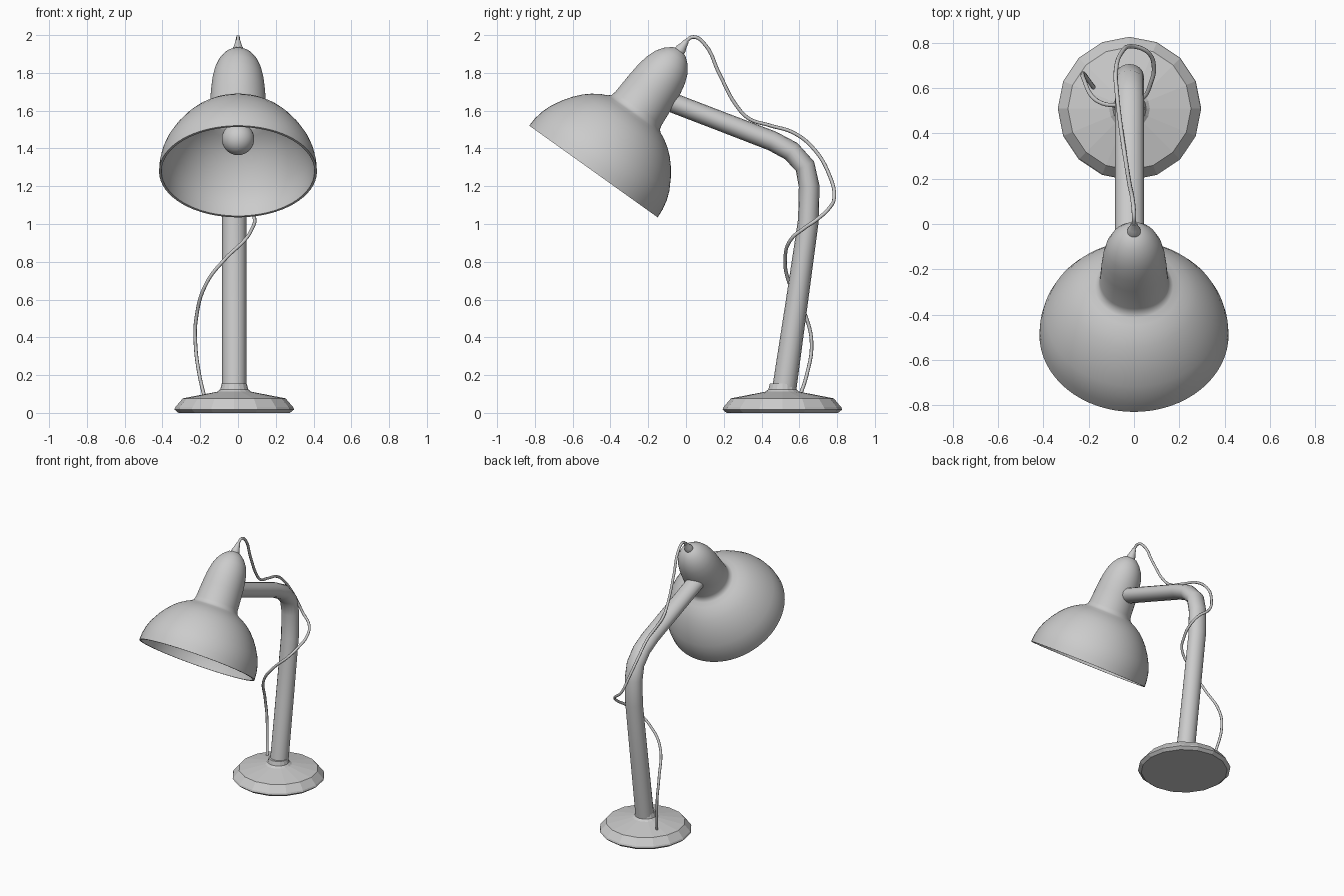
import bpy, bmesh, math
from mathutils import Matrix, Vector

if "Cube" in bpy.data.objects:
    bpy.data.objects.remove(bpy.data.objects["Cube"])

AX = -0.02  # the stand sits slightly left of the lamp head


def finish(name, bm, smooth_angle=None, matrix=None):
    bmesh.ops.remove_doubles(bm, verts=bm.verts, dist=1e-5)
    if matrix:
        bm.transform(matrix)
    bmesh.ops.recalc_face_normals(bm, faces=bm.faces)
    me = bpy.data.meshes.new(name)
    bm.to_mesh(me)
    bm.free()
    if smooth_angle:
        me.shade_smooth()
        me.set_sharp_from_angle(angle=math.radians(smooth_angle))
    ob = bpy.data.objects.new(name, me)
    bpy.context.collection.objects.link(ob)
    return ob


def bridge_rings(bm, rings):
    for a, b in zip(rings, rings[1:]):
        n = len(a)
        for i in range(n):
            j = (i + 1) % n
            bm.faces.new((a[i], a[j], b[j], b[i]))


def lathe(name, profile, sides, matrix, smooth_angle=None):
    """Revolve (height, radius) points around local z."""
    bm = bmesh.new()
    rings = []
    for h, r in profile:
        r = max(r, 1e-7)
        rings.append([bm.verts.new((r * math.cos(2 * math.pi * i / sides),
                                    r * math.sin(2 * math.pi * i / sides), h))
                      for i in range(sides)])
    bridge_rings(bm, rings)
    return finish(name, bm, smooth_angle, matrix)


# Tilted frame of the lamp head: origin at the rim centre, local z to the cable
head = Matrix.Translation((0, -0.49, 1.278)) @ Matrix.Rotation(-0.62, 4, 'X')

# Shade with its bell-shaped neck, outside then inside wall
outer = [(0, .418), (.05, .415), (.10, .405), (.15, .387), (.214, .351),
         (.26, .318), (.30, .282), (.33, .247), (.358, .203), (.372, .173),
         (.385, .157), (.41, .151), (.53, .143), (.60, .136), (.66, .124),
         (.71, .105), (.75, .077), (.78, .042), (.793, 0)]
inner = [(h * 0.985, max(r - .013, 0)) for h, r in reversed(outer)]
lathe("lamp_shade", outer + inner + [outer[0]], 64, head, 40)

# Bulb: round globe and straight neck going up into the bell
bulb = [(.212 - .086 * math.cos(a), .086 * math.sin(a))
        for a in (math.radians(d) for d in range(0, 141, 10))]
bulb += [(.31, .045), (.36, .042), (.36, .055), (.70, .055), (.70, 0)]
lathe("bulb_and_socket", bulb, 32, head, 40)

# Cable gland on top of the bell
lathe("cable_gland", [(.775, .03), (.80, .028), (.812, .022), (.85, .013), (.85, 0)],
      24, head, 40)

# Base plate with collar
lathe("base", [(0, 0), (0, .295), (.018, .317), (.03, .312), (.077, .272),
               (.112, .09), (.125, .074), (.155, .066), (.155, 0)],
      16, Matrix.Translation((AX, .51, 0)))

# Bent arm: oval section swept along a path of (y, z, half thickness)
path = [(.513, .08, .064), (.52, .125, .064), (.585, .575, .059), (.648, 1.02, .055),
        (.652, 1.2, .055), (.63, 1.306, .054), (.557, 1.386, .054),
        (.456, 1.44, .053), (.20, 1.538, .052), (-.11, 1.657, .052)]
bm = bmesh.new()
rings = []
for k, (y, z, half) in enumerate(path):
    p, q = path[max(k - 1, 0)], path[min(k + 1, len(path) - 1)]
    t = Vector((0, q[0] - p[0], q[1] - p[1])).normalized()
    n = Vector((0, t.z, -t.y))
    rings.append([bm.verts.new(Vector((AX, y, z)) + Vector((.064 * math.cos(a), 0, 0))
                               + n * half * math.sin(a))
                  for a in (2 * math.pi * i / 16 for i in range(16))])
bridge_rings(bm, rings)
bm.faces.new(rings[0])
bm.faces.new(rings[-1])
finish("arm", bm, 35)

# Power cable winding from the gland around the arm to the base
cable = [(0, -.01, 1.96), (0, .04, 1.99), (-.005, .098, 1.953), (-.02, .177, 1.794),
         (-.035, .272, 1.62), (-.045, .335, 1.557), (-.06, .44, 1.523),
         (-.075, .573, 1.481), (-.08, .678, 1.396), (-.055, .757, 1.264),
         (-.01, .785, 1.147), (.065, .755, 1.08), (.088, .69, 1.022),
         (.075, .625, .977), (.04, .557, .92), (-.07, .525, .813),
         (-.165, .546, .69), (-.222, .64, .495), (-.225, .665, .363),
         (-.205, .64, .204), (-.178, .602, .085)]
cu = bpy.data.curves.new("power_cable", 'CURVE')
cu.dimensions = '3D'
cu.bevel_depth = .0095
cu.bevel_resolution = 2
cu.resolution_u = 8
cu.use_fill_caps = True
sp = cu.splines.new('BEZIER')
sp.bezier_points.add(len(cable) - 1)
for bp, co in zip(sp.bezier_points, cable):
    bp.co = co
    bp.handle_left_type = bp.handle_right_type = 'AUTO'
bpy.context.collection.objects.link(bpy.data.objects.new("power_cable", cu))
